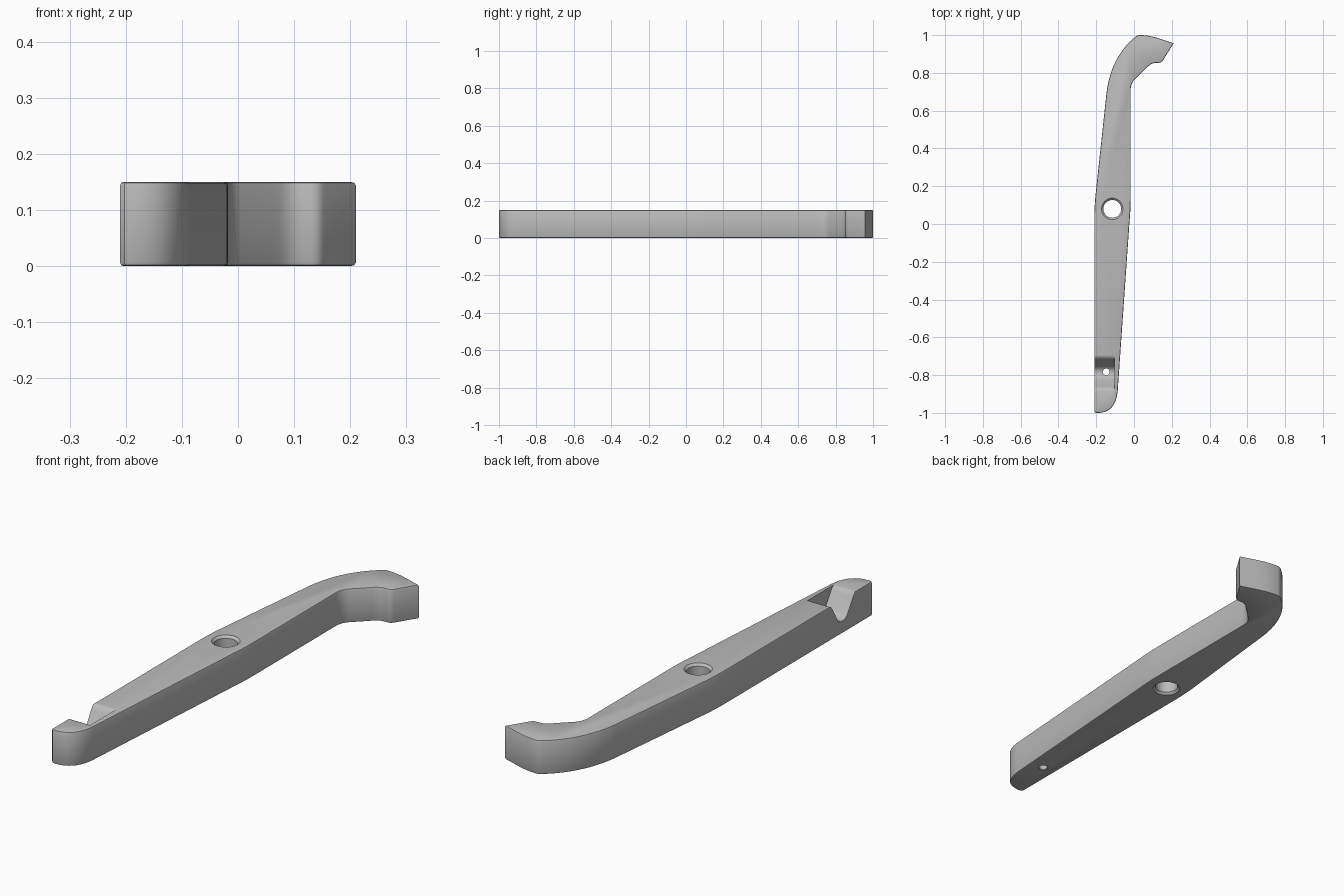
import bpy, bmesh, math
from mathutils import Vector

cube = bpy.data.objects.get("Cube")
if cube:
    bpy.data.objects.remove(cube, do_unlink=True)

HEIGHT = 0.15
CHAMFER = 0.006

grey = bpy.data.materials.new("satin grey")
grey.use_nodes = True
colour = (0.5, 0.5, 0.5, 1)
grey.diffuse_color = colour
grey.node_tree.nodes["Principled BSDF"].inputs["Base Color"].default_value = colour


def curve(a, b, c, steps=10):
    """Quadratic curve from a to c, pulled towards b."""
    a, b, c = Vector(a), Vector(b), Vector(c)
    return [a * (1 - t) ** 2 + b * 2 * t * (1 - t) + c * t * t
            for t in (i / steps for i in range(steps + 1))]


def add_object(name, bm):
    bmesh.ops.recalc_face_normals(bm, faces=bm.faces)
    mesh = bpy.data.meshes.new(name)
    bm.to_mesh(mesh)
    bm.free()
    mesh.materials.append(grey)
    obj = bpy.data.objects.new(name, mesh)
    bpy.context.collection.objects.link(obj)
    return obj


def prism(points, direction):
    bm = bmesh.new()
    face = bm.faces.new([bm.verts.new(p) for p in points])
    ext = bmesh.ops.extrude_face_region(bm, geom=[face])
    new = [v for v in ext["geom"] if isinstance(v, bmesh.types.BMVert)]
    bmesh.ops.translate(bm, verts=new, vec=direction)
    return bm


def hole_cutter(name, x, y, radius, flare, top):
    """Round cutter, widened at the mouths to countersink them."""
    profile = [(-0.02, radius + flare + 0.02), (flare, radius),
               (top - flare, radius), (top + 0.02, radius + flare + 0.02)]
    n = 48
    bm = bmesh.new()
    rings = [[bm.verts.new((x + r * math.cos(2 * math.pi * i / n),
                            y + r * math.sin(2 * math.pi * i / n), z))
              for i in range(n)] for z, r in profile]
    for lo, hi in zip(rings, rings[1:]):
        for i in range(n):
            j = (i + 1) % n
            bm.faces.new((lo[i], lo[j], hi[j], hi[i]))
    bm.faces.new(rings[0])
    bm.faces.new(rings[-1])
    return add_object(name, bm)


# Lever outline, counter-clockwise from the rounded end
outline = [Vector((-0.21, -0.992)), Vector((-0.202, -1.0))]
outline += curve((-0.185, -1.0), (-0.095, -0.995), (-0.086, -0.88), 12)
outline += curve((-0.024, 0.01), (-0.018, 0.07), (-0.018, 0.13), 4)
outline += curve((-0.018, 0.70), (-0.02, 0.742), (0.005, 0.767), 8)
outline += curve((0.065, 0.825), (0.09, 0.853), (0.115, 0.853), 6)
outline += curve((0.13, 0.853), (0.145, 0.853), (0.153, 0.866), 4)
outline += [Vector((0.21, 0.957))]
outline += curve((0.14, 0.98), (0.08, 1.0), (0.035, 1.0), 8)
outline += curve((0.03, 1.0), (0.018, 1.0), (0.008, 0.991), 4)
outline += curve((-0.005, 0.98), (-0.12, 0.88), (-0.145, 0.70), 16)
outline += curve((-0.204, 0.15), (-0.21, 0.09), (-0.21, 0.03), 4)

# Lever body with chamfered top and bottom rims
bm = prism([(p.x, p.y, 0) for p in outline], (0, 0, HEIGHT))
rims = [e for e in bm.edges if abs(e.verts[0].co.z - e.verts[1].co.z) < 1e-5]
bmesh.ops.bevel(bm, geom=rims, offset=CHAMFER, segments=2, profile=0.5,
                affect='EDGES', clamp_overlap=True)
lever = add_object("lever", bm)

# Notch open on one side, with a thin wall left on the other
notch = [(-0.69, HEIGHT + 0.02), (-0.69, HEIGHT + 0.001)]
notch += [tuple(p) for p in curve((-0.695, HEIGHT), (-0.71, 0.148), (-0.72, 0.13), 5)]
notch += [tuple(p) for p in curve((-0.752, 0.075), (-0.765, 0.055), (-0.785, 0.055), 6)]
notch += [tuple(p) for p in curve((-0.79, 0.055), (-0.81, 0.055), (-0.825, 0.075), 6)]
notch += [tuple(p) for p in curve((-0.86, 0.13), (-0.87, 0.148), (-0.885, HEIGHT), 5)]
notch += [(-0.89, HEIGHT + 0.001), (-0.89, HEIGHT + 0.02)]
cutters = [
    add_object("notch_cutter",
               prism([(-0.3, y, z) for y, z in notch], (0.197, 0, 0))),
    hole_cutter("pivot_hole_cutter", -0.115, 0.08, 0.047, 0.01, HEIGHT),
    hole_cutter("pin_hole_cutter", -0.147, -0.783, 0.018, 0.003, HEIGHT),
]

# Cut the openings, then discard the cutters
for cutter in cutters:
    cutter.hide_render = True
    mod = lever.modifiers.new(cutter.name, 'BOOLEAN')
    mod.operation = 'DIFFERENCE'
    mod.solver = 'EXACT'
    mod.object = cutter
graph = bpy.context.evaluated_depsgraph_get()
lever_mesh = bpy.data.meshes.new_from_object(lever.evaluated_get(graph))
lever.modifiers.clear()
lever.data = lever_mesh
for cutter in cutters:
    bpy.data.objects.remove(cutter, do_unlink=True)

lever.data.materials.clear()
lever.data.materials.append(grey)
for poly in lever.data.polygons:
    poly.material_index = 0

bpy.ops.object.select_all(action='DESELECT')
lever.select_set(True)
bpy.context.view_layer.objects.active = lever
bpy.ops.object.shade_smooth_by_angle(angle=math.radians(25))
